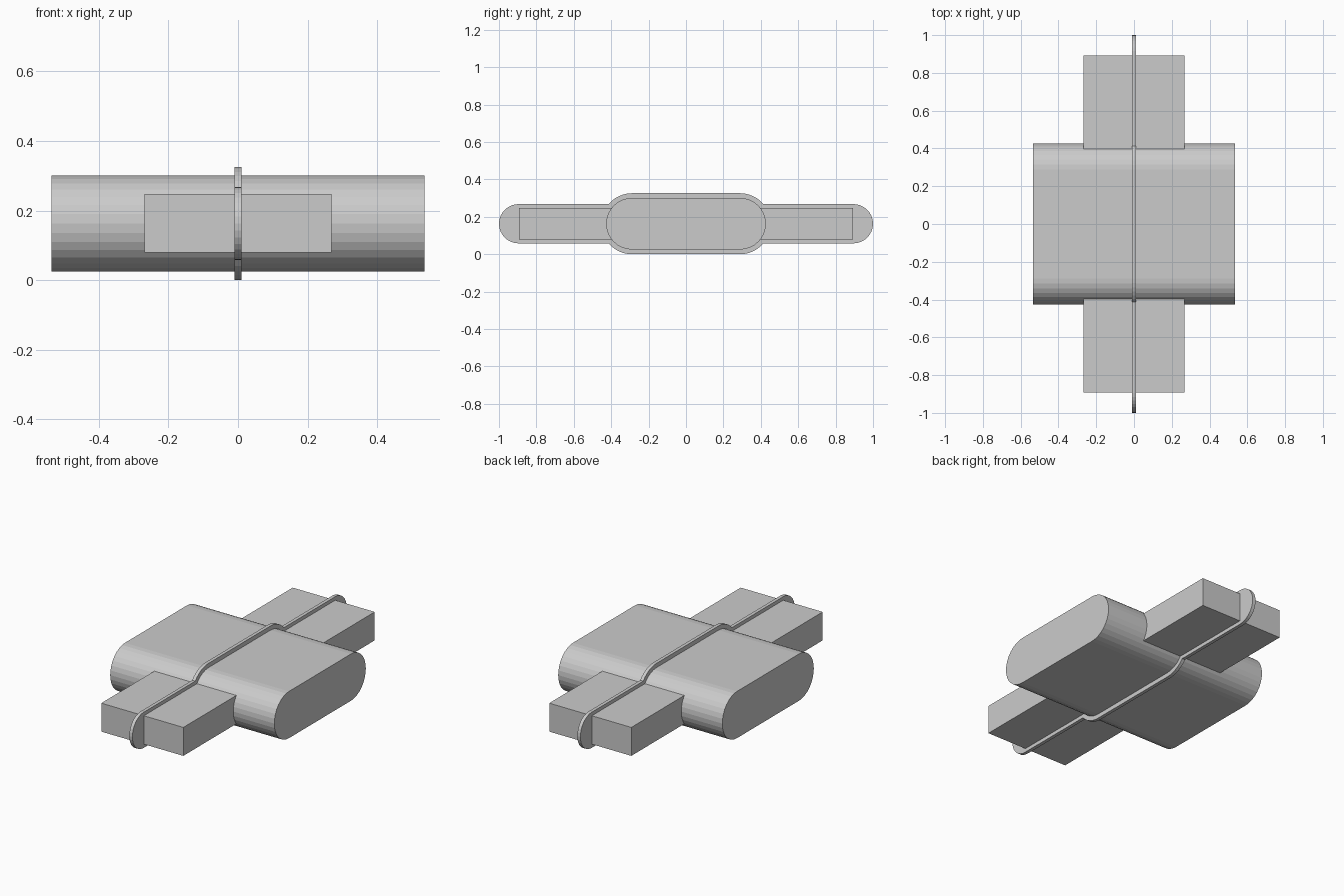
import bpy, bmesh, math

if "Cube" in bpy.data.objects:
    bpy.data.objects.remove(bpy.data.objects["Cube"])

ZC = 0.163      # shared centre height
SEG = 16        # facets per half circle


def arc(cy, r, a0, a1, n):
    """Points on an arc in the yz plane, angles in radians."""
    return [(cy + r * math.cos(a0 + (a1 - a0) * i / n),
             ZC + r * math.sin(a0 + (a1 - a0) * i / n)) for i in range(n + 1)]


def extrude_x(name, profile, half):
    """Extrude a closed yz outline from -half to +half along x."""
    bm = bmesh.new()
    face = bm.faces.new([bm.verts.new((-half, y, z)) for y, z in profile])
    out = bmesh.ops.extrude_face_region(bm, geom=[face])
    verts = [g for g in out["geom"] if isinstance(g, bmesh.types.BMVert)]
    bmesh.ops.translate(bm, verts=verts, vec=(2 * half, 0, 0))
    bmesh.ops.recalc_face_normals(bm, faces=bm.faces)
    mesh = bpy.data.meshes.new(name)
    bm.to_mesh(mesh)
    bm.free()
    obj = bpy.data.objects.new(name, mesh)
    bpy.context.collection.objects.link(obj)
    return obj


q = math.pi / 2

# Central rounded body
body = arc(0.289, 0.138, -q, q, SEG) + arc(-0.289, 0.138, q, 3 * q, SEG)
extrude_x("main_body", body, 0.536)

# Rectangular blocks at both ends, sunk slightly into the body
for side, name in ((-1, "front_block"), (1, "back_block")):
    y0, y1 = side * 0.39, side * 0.893
    extrude_x(name, [(y0, ZC - 0.084), (y1, ZC - 0.084),
                     (y1, ZC + 0.084), (y0, ZC + 0.084)], 0.268)

# Thin seam flange following the silhouette of body and blocks
R, r = 0.163, 0.105
a = math.asin(r / R)    # where the large arc meets the narrow end
half = (arc(0.289, R, -q, -a, 6) + arc(0.895, r, -q, q, SEG)
        + arc(0.289, R, a, q, 6))
flange = half + [(-y, z) for y, z in reversed(half)]
extrude_x("seam_flange", flange, 0.01)
